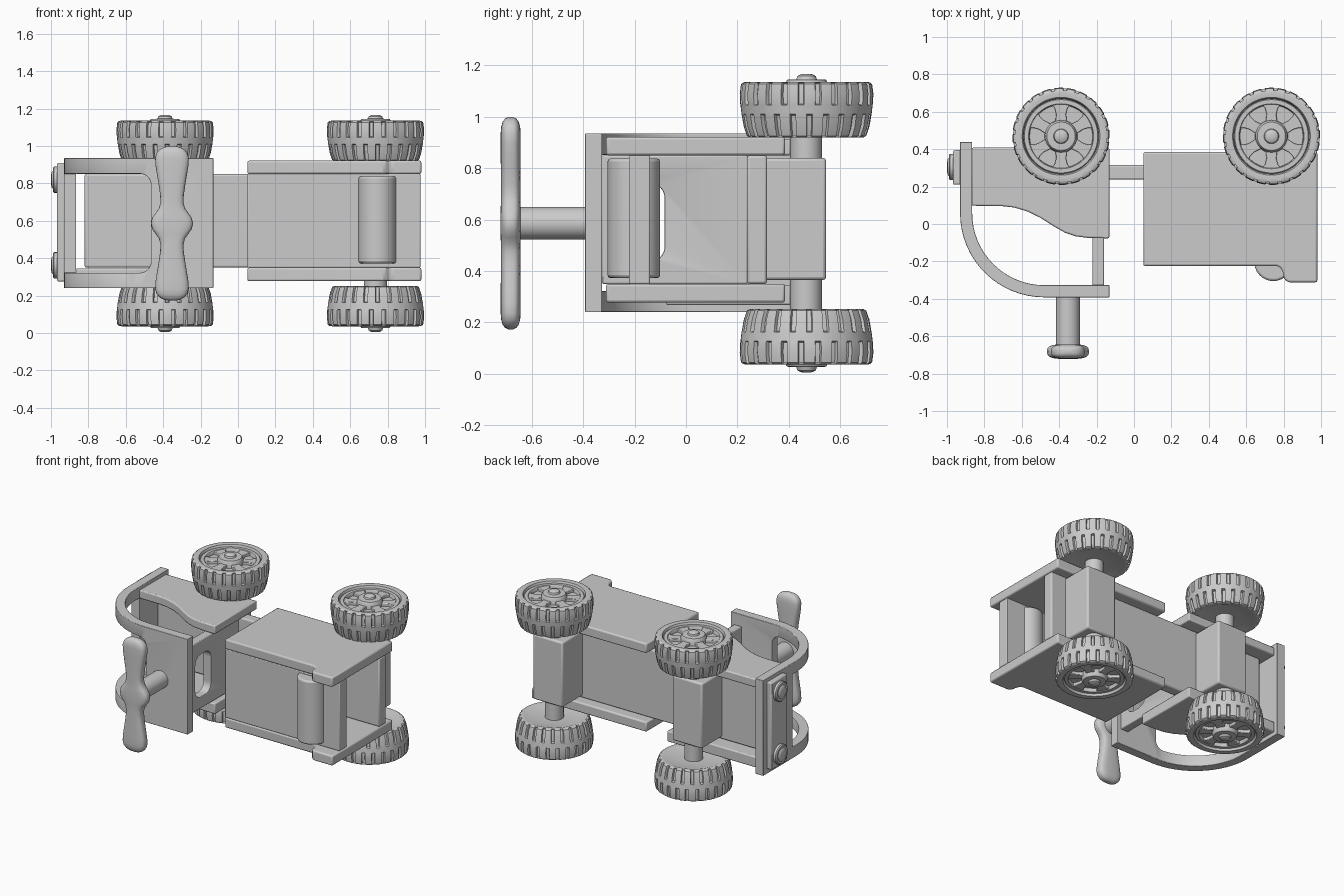
import bpy, bmesh
from math import sin, cos, pi, tau, copysign

if "Cube" in bpy.data.objects:
    bpy.data.objects.remove(bpy.data.objects["Cube"])

MID = 0.586  # mirror plane of the toy (its width runs along z)


def finish(name, bm, bevel=0.0, helper=False):
    bmesh.ops.recalc_face_normals(bm, faces=bm.faces)
    me = bpy.data.meshes.new(name)
    bm.to_mesh(me)
    bm.free()
    ob = bpy.data.objects.new(name, me)
    bpy.context.collection.objects.link(ob)
    if helper:
        ob.hide_render = True
        ob.hide_set(True)
    if bevel:
        add_bevel(ob, bevel)
    return ob


def add_bevel(ob, w):
    m = ob.modifiers.new("bevel", 'BEVEL')
    m.width, m.segments, m.limit_method = w, 2, 'ANGLE'


def prism(name, pts, a, b, axis='z', bevel=0.0, helper=False):
    """Extrude a 2D outline from a to b along an axis."""
    put = {'z': lambda u, v, w: (u, v, w),
           'y': lambda u, v, w: (u, w, v),
           'x': lambda u, v, w: (w, u, v)}[axis]
    return loft(name, [[put(u, v, w) for u, v in pts] for w in (a, b)], bevel, helper)


def loft(name, rings, bevel=0.0, helper=False):
    """Skin closed rings of points and cap both ends."""
    bm = bmesh.new()
    vs = [[bm.verts.new(p) for p in r] for r in rings]
    n = len(vs[0])
    for r, s in zip(vs, vs[1:]):
        for i in range(n):
            j = (i + 1) % n
            bm.faces.new((r[i], r[j], s[j], s[i]))
    bm.faces.new(vs[0])
    bm.faces.new(vs[-1])
    return finish(name, bm, bevel, helper)


def box(name, x0, x1, y0, y1, z0, z1, bevel=0.01):
    return prism(name, [(x0, y0), (x1, y0), (x1, y1), (x0, y1)], z0, z1, 'z', bevel)


def rounded(u0, u1, v0, v1, r):
    out = []
    for k, (cu, cv) in enumerate([(u1 - r, v1 - r), (u0 + r, v1 - r), (u0 + r, v0 + r), (u1 - r, v0 + r)]):
        out += [(cu + r * cos(pi / 2 * (k + i / 6)), cv + r * sin(pi / 2 * (k + i / 6))) for i in range(7)]
    return out


def disc(u, v, r, n=40):
    return [(u + r * cos(tau * i / n), v + r * sin(tau * i / n)) for i in range(n)]


def cut(ob, cutter, bevel):
    m = ob.modifiers.new("cut", 'BOOLEAN')
    m.object, m.operation, m.solver = cutter, 'DIFFERENCE', 'EXACT'
    add_bevel(ob, bevel)


# base board and boards of the seat box
box("base_board", -0.82, 0.975, 0.237, 0.315, 0.35, 0.85)
box("seat_board", 0.05, 0.975, -0.222, -0.14, 0.35, 0.85, 0.005)

# rolled cushion at the back of the seat
prism("seat_roll", disc(0.745, -0.203, 0.102), 0.372, 0.838, 'z', 0.012)

# side panels, mirrored pairs
rear = [(0.05, 0.385), (0.05, -0.225), (0.765, -0.225), (0.785, -0.235), (0.797, -0.26),
        (0.803, -0.295), (0.825, -0.312), (0.98, -0.312), (0.98, 0.385)]
hood = [(-0.868, 0.408), (-0.868, 0.098), (-0.70, 0.095), (-0.64, 0.088), (-0.57, 0.067), (-0.50, 0.033),
        (-0.43, -0.012), (-0.37, -0.046), (-0.31, -0.066), (-0.25, -0.074), (-0.132, -0.077),
        (-0.132, 0.408)]
for tag, z0, z1, h0, h1 in (("lower", 0.277, 0.35, 0.267, 0.345), ("upper", 0.85, 0.922, 0.85, 0.912)):
    prism("seat_side_" + tag, rear, z0, z1, 'z', 0.01)
    prism("hood_side_" + tag, hood, h0, h1, 'z', 0.008)

# bent plate over the hood, with a window
N = 16


def arc(r):
    return [(-0.48 - r * cos(pi / 2 * i / N), 0.058 - r * sin(pi / 2 * i / N)) for i in range(N + 1)]


outer = [(-0.93, 0.438)] + arc(0.45) + [(-0.132, -0.392)]
inner = [(-0.132, -0.327)] + arc(0.385)[::-1] + [(-0.865, 0.438)]
plate = prism("hood_plate", outer + inner, 0.24, 0.935)
window = prism("window_cutter", rounded(-1.3, -0.465, 0.322, 0.852, 0.06), -0.6, 0.10, 'y', helper=True)
cut(plate, window, 0.008)

# dashboard with an oblong opening
dash = box("dashboard", -0.222, -0.16, -0.327, 0.24, 0.35, 0.85, 0)
hole = prism("dashboard_cutter", rounded(-0.26, -0.083, 0.436, 0.743, 0.06), -0.4, 0.0, 'x', helper=True)
cut(dash, hole, 0.006)

# bumper with two round lamps
box("bumper", -0.967, -0.925, 0.21, 0.395, 0.275, 0.91, 0.008)
for tag, z in (("lower", 0.362), ("upper", 0.82)):
    loft("headlight_" + tag, [[(x, y, w) for y, w in disc(0.305, z, r, 32)]
                              for x, r in ((-0.96, 0.07), (-0.984, 0.07), (-0.99, 0.063), (-0.99, 0.048),
                                           (-0.997, 0.04), (-1.0, 0.02))])

# steering column and flattened hand grip
prism("steering_column", disc(-0.353, MID, 0.063), -0.67, -0.35, 'y')
half = [(0, .112, .040), (.03, .106, .040), (.055, .088, .039), (.08, .070, .038), (.11, .062, .038),
        (.15, .063, .038), (.2, .070, .038), (.26, .080, .039), (.31, .088, .039), (.35, .090, .039),
        (.375, .083, .037), (.395, .067, .031), (.407, .045, .022), (.413, .018, .010)]
grip = [(-t, w, d) for t, w, d in half[:0:-1]] + half


def squarish(c):
    return copysign(abs(c) ** 0.65, c)


loft("steering_grip", [[(-0.353 + w * squarish(cos(tau * i / 32)), -0.682 + d * squarish(sin(tau * i / 32)),
                         MID + t) for i in range(32)] for t, w, d in grip])

# wheel data: (offset across the width, radius, tread row)
LUGS = 24
PHASES = (0, .04, .31, .35, .5, .54, .81, .85)
tyre = [(.012, .05, 0), (.012, .17, 0), (0, .2, 0), (0, .222, 0), (.006, .232, 1), (.04, .244, 1), (.085, .252, 1),
        (.09, .253, 0), (.125, .257, 0), (.13, .258, 2), (.17, .26, 2), (.207, .255, 2), (.214, .246, 0),
        (.216, .23, 0), (.214, .208, 0), (.2, .202, 0), (.18, .2, 0), (.17, .1, 0)]
rim = [(.15, .2), (.198, .2), (.202, .196), (.202, .174), (.197, .17), (.176, .168), (.176, .088),
       (.208, .085), (.224, .076), (.226, .04), (.238, .036), (.245, .024), (.247, .008)]


def tread(r, row, f):
    slot = (row == 1 and .03 < f < .33) or (row == 2 and .53 < f < .83)
    return r - 0.016 if slot else r


def wheel(tag, cx, cy, s):
    z = lambda w: MID + s * (0.334 + w)
    ang = [(tau * (k + f) / LUGS, f) for k in range(LUGS) for f in PHASES]
    loft("tyre_" + tag, [[(cx + tread(r, g, f) * cos(a), cy + tread(r, g, f) * sin(a), z(w))
                          for a, f in ang] for w, r, g in tyre])
    loft("rim_" + tag, [[(x, y, z(w)) for x, y in disc(cx, cy, r, 48)] for w, r in rim])
    # six flared spokes
    for k in range(6):
        a = tau * (k + 0.5) / 6
        shape = [(.07, -.03), (.12, -.027), (.15, -.034), (.178, -.055),
                 (.178, .055), (.15, .034), (.12, .027), (.07, .03)]
        prism(f"spoke_{tag}_{k + 1}", [(cx + u * cos(a) - v * sin(a), cy + u * sin(a) + v * cos(a))
                                       for u, v in shape], z(.165), z(.198), 'z', 0.004)


# axles, axle blocks and wheels
for tag, cx in (("front", -0.39), ("rear", 0.735)):
    box("axle_block_" + tag, cx - 0.12, cx + 0.12, 0.30, 0.545, 0.365, 0.84, 0.012)
    prism("axle_" + tag, disc(cx, 0.467, 0.062), 0.15, 1.02)
    wheel(tag + "_lower", cx, 0.469, -1)
    wheel(tag + "_upper", cx, 0.469, 1)

# smooth shading with sharp edges kept
bpy.ops.object.select_all(action='DESELECT')
for ob in bpy.context.scene.objects:
    if not ob.hide_render:
        ob.select_set(True)
        bpy.context.view_layer.objects.active = ob
bpy.ops.object.shade_smooth_by_angle(angle=0.6)
